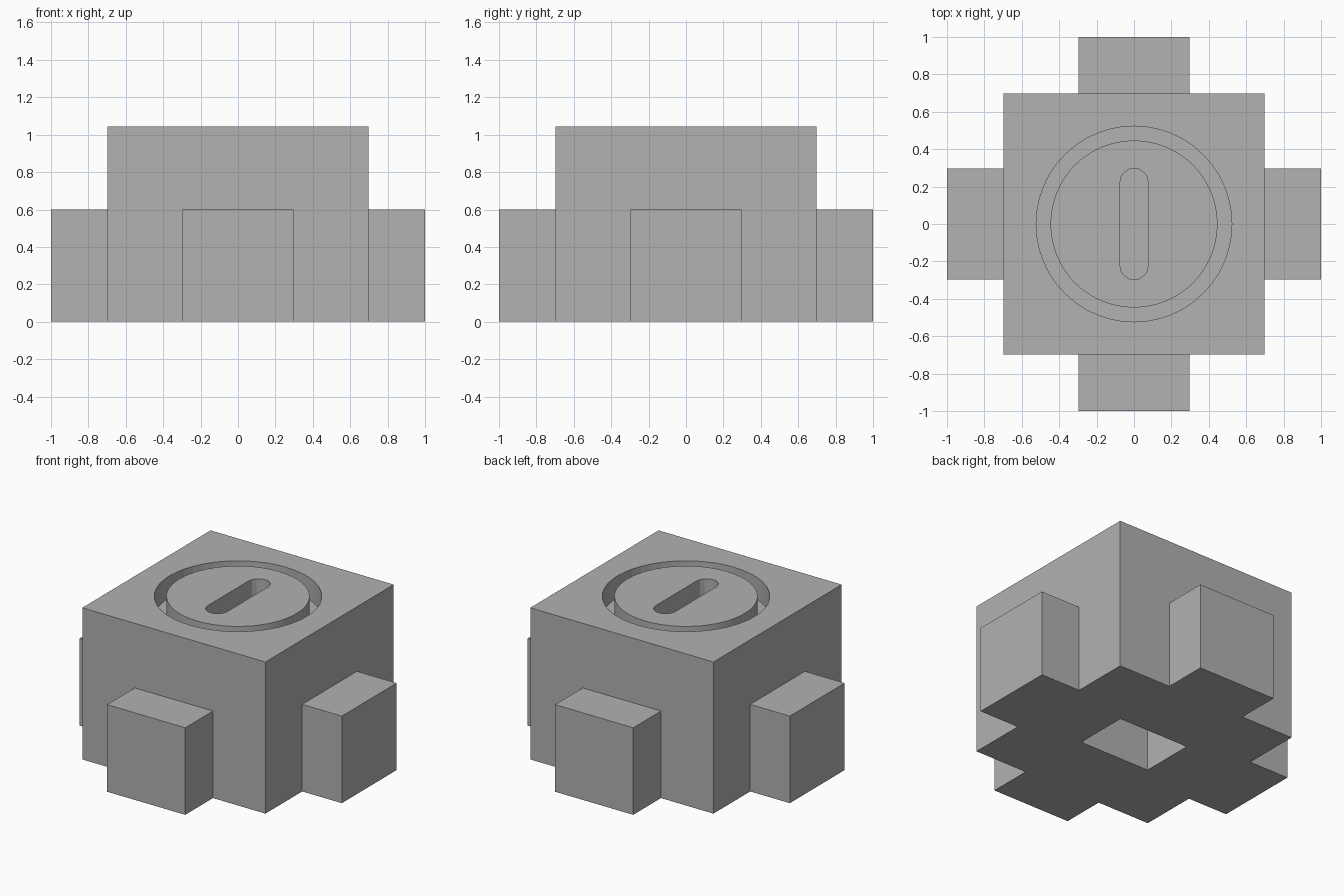
import bpy
import bmesh
from math import sin, cos, pi

cube = bpy.data.objects.get("Cube")
if cube:
    bpy.data.objects.remove(cube, do_unlink=True)

HALF, TOP = 0.698, 1.045          # main block half width and height
ARM_HALF, ARM_TOP = 0.298, 0.6    # side blocks
DEPTH = 0.15                      # depth of the round recess

grey = bpy.data.materials.new("plain_grey")
grey.use_nodes = True
colour = (0.445, 0.445, 0.445, 1)
grey.diffuse_color = colour
grey.node_tree.nodes["Principled BSDF"].inputs["Base Color"].default_value = colour


def prism(name, outline, z0, z1):
    """Extrude a counter-clockwise outline from z0 to z1."""
    bm = bmesh.new()
    base = bm.faces.new([bm.verts.new((x, y, z0)) for x, y in outline])
    up = bmesh.ops.extrude_face_region(bm, geom=[base], use_keep_orig=True)
    verts = [g for g in up["geom"] if isinstance(g, bmesh.types.BMVert)]
    bmesh.ops.translate(bm, verts=verts, vec=(0, 0, z1 - z0))
    bmesh.ops.recalc_face_normals(bm, faces=bm.faces)
    mesh = bpy.data.meshes.new(name)
    bm.to_mesh(mesh)
    bm.free()
    mesh.materials.append(grey)
    obj = bpy.data.objects.new(name, mesh)
    bpy.context.collection.objects.link(obj)
    return obj


def rectangle(x0, x1, y0, y1):
    return [(x0, y0), (x1, y0), (x1, y1), (x0, y1)]


def circle(r, n=48):
    return [(r * cos(2 * pi * i / n), r * sin(2 * pi * i / n)) for i in range(n)]


def stadium(r, straight, n=8):
    """Slot outline with round ends, long along y."""
    arc = [(r * cos(pi * i / n), straight + r * sin(pi * i / n)) for i in range(n + 1)]
    return arc + [(-x, -y) for x, y in arc]


def cut(target, cutter):
    """Subtract the cutter from the target, then remove the cutter."""
    cutter.hide_render = True
    mod = target.modifiers.new("cut", 'BOOLEAN')
    mod.operation, mod.solver, mod.object = 'DIFFERENCE', 'EXACT', cutter
    bpy.context.view_layer.objects.active = target
    bpy.ops.object.modifier_apply(modifier=mod.name)
    bpy.data.objects.remove(cutter, do_unlink=True)


# Main block with a round recess on top and a rectangular socket below
body = prism("main_block", rectangle(-HALF, HALF, -HALF, HALF), 0, TOP)
cut(body, prism("recess_cutter", circle(0.523), TOP - DEPTH, TOP + 0.1))
cut(body, prism("socket_cutter", rectangle(-0.27, 0.27, -0.19, 0.19), -0.1, 0.45))

# Round cap standing in the recess, flush with the top and slotted
cap = prism("round_cap", circle(0.447), TOP - DEPTH, TOP)
cut(cap, prism("slot_cutter", stadium(0.075, 0.223), TOP - DEPTH - 0.1, TOP + 0.1))

# Four side blocks
for i, side in enumerate(("left", "back", "right", "front")):
    arm = prism(side + "_block", rectangle(HALF, 1, -ARM_HALF, ARM_HALF), 0, ARM_TOP)
    arm.rotation_euler.z = i * pi / 2
